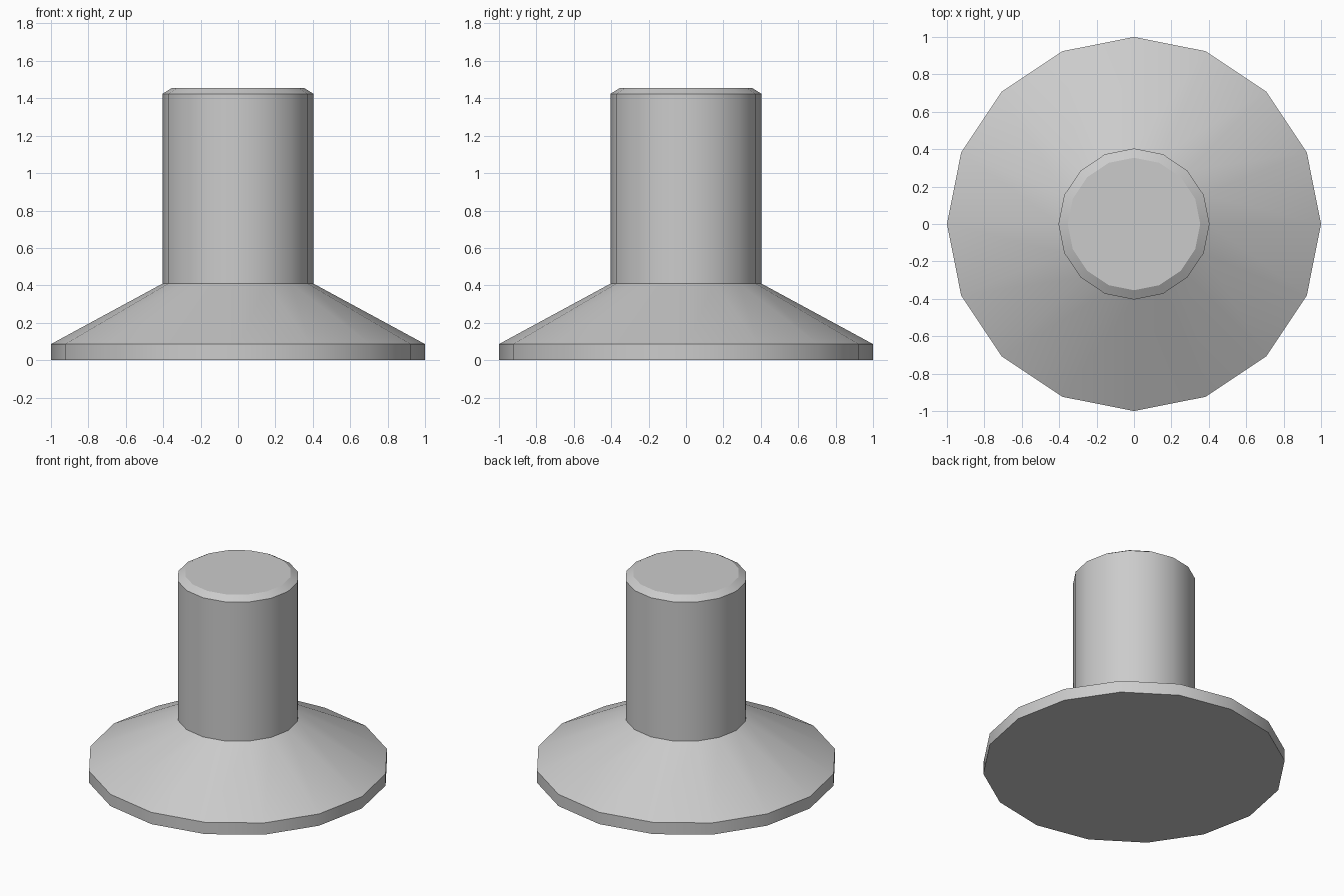
import bpy, bmesh, math

cube = bpy.data.objects.get("Cube")
if cube:
    bpy.data.objects.remove(cube, do_unlink=True)

SIDES = 16

# Plain grey material
grey = bpy.data.materials.new("plain grey")
grey.use_nodes = True
colour = (0.6, 0.6, 0.6, 1.0)
grey.diffuse_color = colour
grey.node_tree.nodes["Principled BSDF"].inputs["Base Color"].default_value = colour

# Outline of the flanged knob as (radius, height), bottom to top
profile = [
    (1.0, 0.0),       # base rim, bottom
    (1.0, 0.086),     # base rim, top
    (0.404, 0.409),   # foot of the stem
    (0.404, 1.424),   # top of the stem
    (0.354, 1.455),   # chamfered end
]

# Rings joined by quads, closed with a flat cap at each end
bm = bmesh.new()
rings = []
for radius, height in profile:
    angles = [2 * math.pi * i / SIDES for i in range(SIDES)]
    rings.append([bm.verts.new((radius * math.cos(a), radius * math.sin(a), height))
                  for a in angles])
for low, high in zip(rings, rings[1:]):
    for i in range(SIDES):
        j = (i + 1) % SIDES
        bm.faces.new((low[i], low[j], high[j], high[i]))
bm.faces.new(rings[0][::-1])
bm.faces.new(rings[-1])

mesh = bpy.data.meshes.new("flanged_stem")
bm.to_mesh(mesh)
bm.free()
mesh.materials.append(grey)
stem = bpy.data.objects.new("flanged_stem", mesh)
bpy.context.collection.objects.link(stem)

# Smooth around the stem, crisp at rims and chamfer
bpy.ops.object.select_all(action='DESELECT')
stem.select_set(True)
bpy.context.view_layer.objects.active = stem
bpy.ops.object.shade_smooth_by_angle(angle=math.radians(28))
